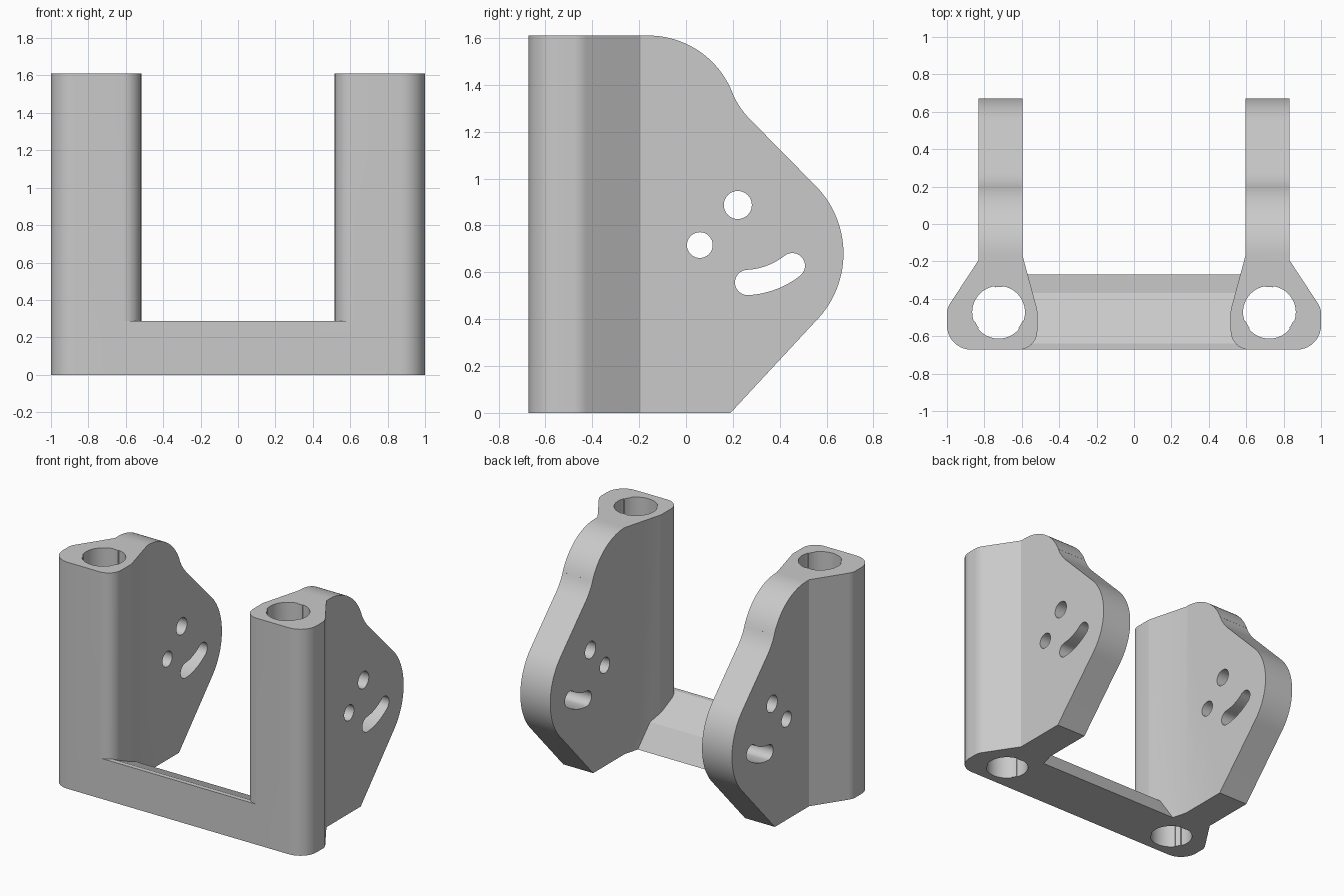
import bpy, bmesh
from math import cos, sin, radians
from mathutils import Vector

cube = bpy.data.objects.get("Cube")
if cube:
    bpy.data.objects.remove(cube, do_unlink=True)

grey = bpy.data.materials.new("plain grey")
grey.use_nodes = True
colour = (0.59, 0.59, 0.59, 1)
grey.diffuse_color = colour
grey.node_tree.nodes["Principled BSDF"].inputs["Base Color"].default_value = colour


def arc(cx, cy, r, start, end, n=16):
    """Points along an arc, angles in degrees."""
    angles = [radians(start + (end - start) * i / n) for i in range(n + 1)]
    return [(cx + r * cos(a), cy + r * sin(a)) for a in angles]


def rounded(corners, n=10):
    """Outline from (u, v, radius) corners, each rounded by a tangent arc."""
    pts = []
    for i, (u, v, r) in enumerate(corners):
        p = Vector((u, v))
        if r == 0:
            pts.append((u, v))
            continue
        a = (Vector(corners[i - 1][:2]) - p).normalized()
        b = (Vector(corners[(i + 1) % len(corners)][:2]) - p).normalized()
        half = a.angle(b) / 2
        centre = p + (a + b).normalized() * r / sin(half)
        reach = r * cos(half) / sin(half)
        da = (p + a * reach - centre).normalized()
        db = (p + b * reach - centre).normalized()
        for k in range(n + 1):
            pts.append(tuple(centre + da.slerp(db, k / n).normalized() * r))
    return pts


def prism(name, outline, axis, low, high):
    """Extrude an outline along Z (outline is x, y) or X (outline is y, z)."""
    bm = bmesh.new()

    def place(p, d):
        return (p[0], p[1], d) if axis == "Z" else (d, p[0], p[1])
    bottom = [bm.verts.new(place(p, low)) for p in outline]
    top = [bm.verts.new(place(p, high)) for p in outline]
    bm.faces.new(bottom)
    bm.faces.new(top)
    for i in range(len(outline)):
        bm.faces.new((bottom[i - 1], bottom[i], top[i], top[i - 1]))
    bmesh.ops.recalc_face_normals(bm, faces=bm.faces)
    mesh = bpy.data.meshes.new(name)
    bm.to_mesh(mesh)
    bm.free()
    mesh.materials.append(grey)
    obj = bpy.data.objects.new(name, mesh)
    bpy.context.collection.objects.link(obj)
    return obj


def apply(obj, modifier):
    bpy.context.view_layer.objects.active = obj
    bpy.ops.object.modifier_apply(modifier=modifier.name)


def mirror(obj):
    apply(obj, obj.modifiers.new("mirror", "MIRROR"))


def combine(obj, other, operation):
    mod = obj.modifiers.new("combine", "BOOLEAN")
    mod.operation, mod.solver, mod.object = operation, "EXACT", other
    apply(obj, mod)
    bpy.data.objects.remove(other, do_unlink=True)


# Upright: plan outline of the post and plate, trimmed by the side silhouette
frame = prism("bracket_frame", rounded([
    (0.597, 0.8, 0), (0.597, -0.165, 0), (0.517, -0.46, 0.08),
    (0.517, -0.672, 0.1), (1, -0.672, 0.13), (1, -0.45, 0.1),
    (0.832, -0.195, 0), (0.832, 0.8, 0)]), "Z", -0.2, 1.8)
silhouette = ([(-0.8, 0), (0.19, 0)]
              + arc(0.262, 0.68, 0.41, -45, 45, 28)
              + arc(0.521, 1.5, 0.35, 225, 202, 10)
              + arc(-0.16, 1.225, 0.385, 22, 90, 20)
              + [(-0.8, 1.61)])
combine(frame, prism("side_trim", silhouette, "X", 0.3, 1.2), "INTERSECT")
mirror(frame)

# Cross bar with a front lip and two slopes down to the back
bar = prism("cross_bar", [(-0.672, 0), (-0.27, 0), (-0.37, 0.165),
                          (-0.64, 0.287), (-0.672, 0.287)], "X", -0.62, 0.62)
combine(frame, bar, "UNION")

# Post bores with three small inner ribs
bore = []
for rib in (90, 210, 330):
    bore += arc(0.724, -0.472, 0.135, rib - 8, rib + 8, 4)
    bore += arc(0.724, -0.472, 0.141, rib + 9, rib + 111, 18)
bore_cutter = prism("bore_cutter", bore, "Z", -0.3, 1.9)
mirror(bore_cutter)
combine(frame, bore_cutter, "DIFFERENCE")

# Round holes and curved slot through both plates
ends = [arc(0.245, 0.895, 0.339, a, a, 1)[0] for a in (-87, -52)]
slot = (arc(0.245, 0.895, 0.393, -87, -52)
        + arc(*ends[1], 0.054, -52, 128)[1:]
        + arc(0.245, 0.895, 0.285, -52, -87)[1:]
        + arc(*ends[0], 0.054, 93, 273)[1:-1])
for outline in (arc(0.221, 0.887, 0.06, 0, 360, 32)[:-1],
                arc(0.059, 0.716, 0.055, 0, 360, 32)[:-1], slot):
    combine(frame, prism("plate_cutter", outline, "X", -1.5, 1.5), "DIFFERENCE")

# Smooth the curved walls, keep the edges sharp
bpy.ops.object.select_all(action="DESELECT")
frame.select_set(True)
bpy.context.view_layer.objects.active = frame
bpy.ops.object.shade_smooth_by_angle(angle=radians(20))
